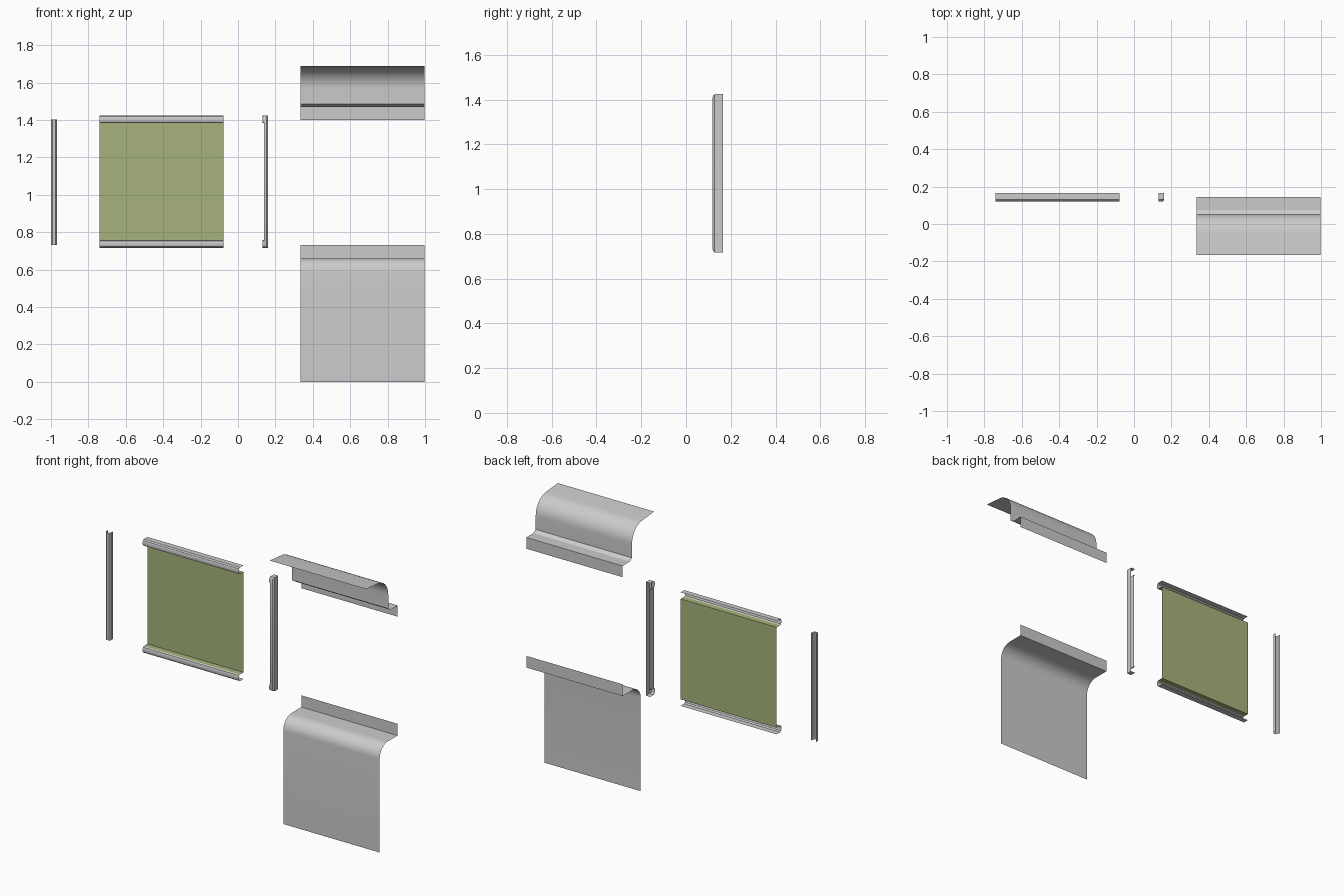
import bpy, bmesh, math

if "Cube" in bpy.data.objects:
    bpy.data.objects.remove(bpy.data.objects["Cube"])


def make(name, verts, faces, mat=None):
    me = bpy.data.meshes.new(name)
    me.from_pydata(verts, [], faces)
    me.update()
    bm = bmesh.new()
    bm.from_mesh(me)
    bmesh.ops.recalc_face_normals(bm, faces=bm.faces)
    bm.to_mesh(me)
    bm.free()
    ob = bpy.data.objects.new(name, me)
    bpy.context.collection.objects.link(ob)
    if mat:
        me.materials.append(mat)
    bpy.ops.object.select_all(action='DESELECT')
    ob.select_set(True)
    bpy.context.view_layer.objects.active = ob
    bpy.ops.object.shade_smooth_by_angle(angle=math.radians(30))
    return ob


def sheet(name, rows, mat=None):
    """Open skin joining successive rows of points."""
    n = len(rows[0])
    faces = [(r*n + i, r*n + i + 1, (r+1)*n + i + 1, (r+1)*n + i)
             for r in range(len(rows) - 1) for i in range(n - 1)]
    return make(name, [p for row in rows for p in row], faces, mat)


def sweep_x(name, yz, x0, x1, mat=None):
    return sheet(name, [[(x, y, z) for y, z in yz] for x in (x0, x1)], mat)


def sweep_z(name, xy, z0, z1):
    return sheet(name, [[(x, y, z) for x, y in xy] for z in (z0, z1)])


def arc(cy, cz, ry, rz, a0, a1, n=10):
    return [(cy + ry*math.cos(math.radians(a0 + (a1-a0)*i/n)),
             cz + rz*math.sin(math.radians(a0 + (a1-a0)*i/n))) for i in range(n + 1)]


glass = bpy.data.materials.new("green_glass")
glass.diffuse_color = (0.38, 0.45, 0.20, 1)
glass.use_nodes = True
glass.node_tree.nodes["Principled BSDF"].inputs["Base Color"].default_value = glass.diffuse_color

# Ceiling panel: flange, step, curve, nearly flat top
sweep_x("ceiling_panel",
        [(.145, 1.40), (.145, 1.47), (.075, 1.47), (.053, 1.485)]
        + arc(-.055, 1.57, .108, .11, 0, 86) + [(-.165, 1.69)], .335, .998)

# Lower wall panel: flange, ledge, rounded shoulder, flat wall
sweep_x("lower_wall_panel",
        [(.145, .733), (.145, .66)] + arc(.047, .58, .08, .08, 90, 180) + [(-.033, 0)],
        .335, .998)

# Window rails, mirrored about the window's middle height
MID = 1.0705
rail = [(.165, 1.424), (.13, 1.424), (.122, 1.418), (.119, 1.409),
        (.119, 1.396), (.122, 1.387), (.13, 1.383)]
lower = [(y, 2*MID - z) for y, z in rail]
for name, prof in (("upper", rail), ("lower", lower)):
    sweep_x(name + "_window_rail", prof, -.74, -.078)
    sweep_x(name + "_post_end", prof + [(.165, prof[-1][1])], .131, .139)

# Glass with its top and bottom lips
sweep_x("window_glass", [(.13, 1.383), (.165, 1.383), (.165, .758), (.13, .758)],
        -.74, -.078, glass)

# Centre mullion: open channel
sweep_z("mullion", [(-1, .15), (-1, .131), (-.992, .122), (-.975, .122),
                    (-.967, .131), (-.967, .15)], .733, 1.403)

# End post: outer skin following the rail outline, closed by a side plate
outline = rail[:4] + lower[:4][::-1]
inset = [(max(y, .127), z) for y, z in outline]
sheet("end_post_skin", [[(.138, y, z) for y, z in outline],
                        [(.153, y, z) for y, z in outline],
                        [(.161, y, z) for y, z in inset]])
make("end_post_side", [(.161, y, z) for y, z in ((.165, 1.424), (.127, 1.424),
                                                 (.127, .717), (.165, .717))], [(0, 1, 2, 3)])
sweep_z("end_post_inner_wall", [(.138, .119), (.138, .165)], .758, 1.383)
